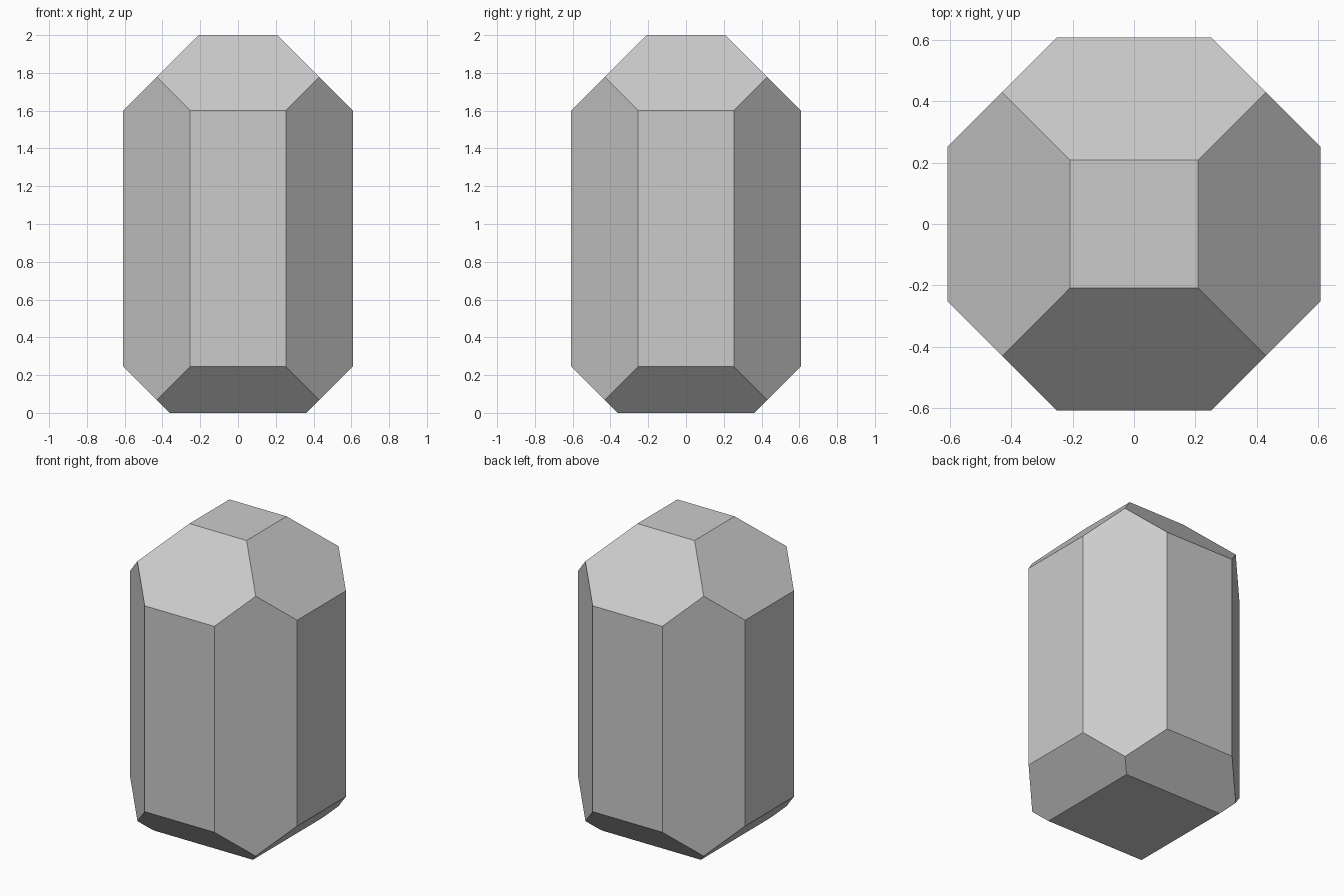
import bpy, bmesh
from mathutils import Vector

if "Cube" in bpy.data.objects:
    bpy.data.objects.remove(bpy.data.objects["Cube"])

R = 0.608        # half width across the side faces
FLAT = 0.253     # half width of one side face
H = 2.0
TOP, BOTTOM = 1.60, 0.246   # heights where the side faces end


def slice_off(bm, point, normal):
    """Cut away everything beyond the plane and cap the opening."""
    geom = bm.verts[:] + bm.edges[:] + bm.faces[:]
    cut = bmesh.ops.bisect_plane(bm, geom=geom, dist=1e-5, plane_co=point,
                                 plane_no=normal, clear_outer=True)
    edges = [e for e in cut["geom_cut"] if isinstance(e, bmesh.types.BMEdge)]
    bmesh.ops.contextual_create(bm, geom=edges)


# Square block
bm = bmesh.new()
bmesh.ops.create_cube(bm, size=1)
bmesh.ops.scale(bm, vec=(2 * R, 2 * R, H), verts=bm.verts)
bmesh.ops.translate(bm, vec=(0, 0, H / 2), verts=bm.verts)

# Four vertical corner facets
for sx in (-1, 1):
    for sy in (-1, 1):
        slice_off(bm, Vector((sx * R, sy * FLAT, 0)), Vector((sx, sy, 0)))

# Four sloping facets at the crown and four at the base
for dx, dy in ((1, 0), (-1, 0), (0, 1), (0, -1)):
    for z, up in ((TOP, 1), (BOTTOM, -1)):
        slice_off(bm, Vector((dx * R, dy * R, z)), Vector((dx, dy, up)))

bmesh.ops.recalc_face_normals(bm, faces=bm.faces)
mesh = bpy.data.meshes.new("faceted_crystal")
bm.to_mesh(mesh)
bm.free()
crystal = bpy.data.objects.new("faceted_crystal", mesh)
bpy.context.collection.objects.link(crystal)
